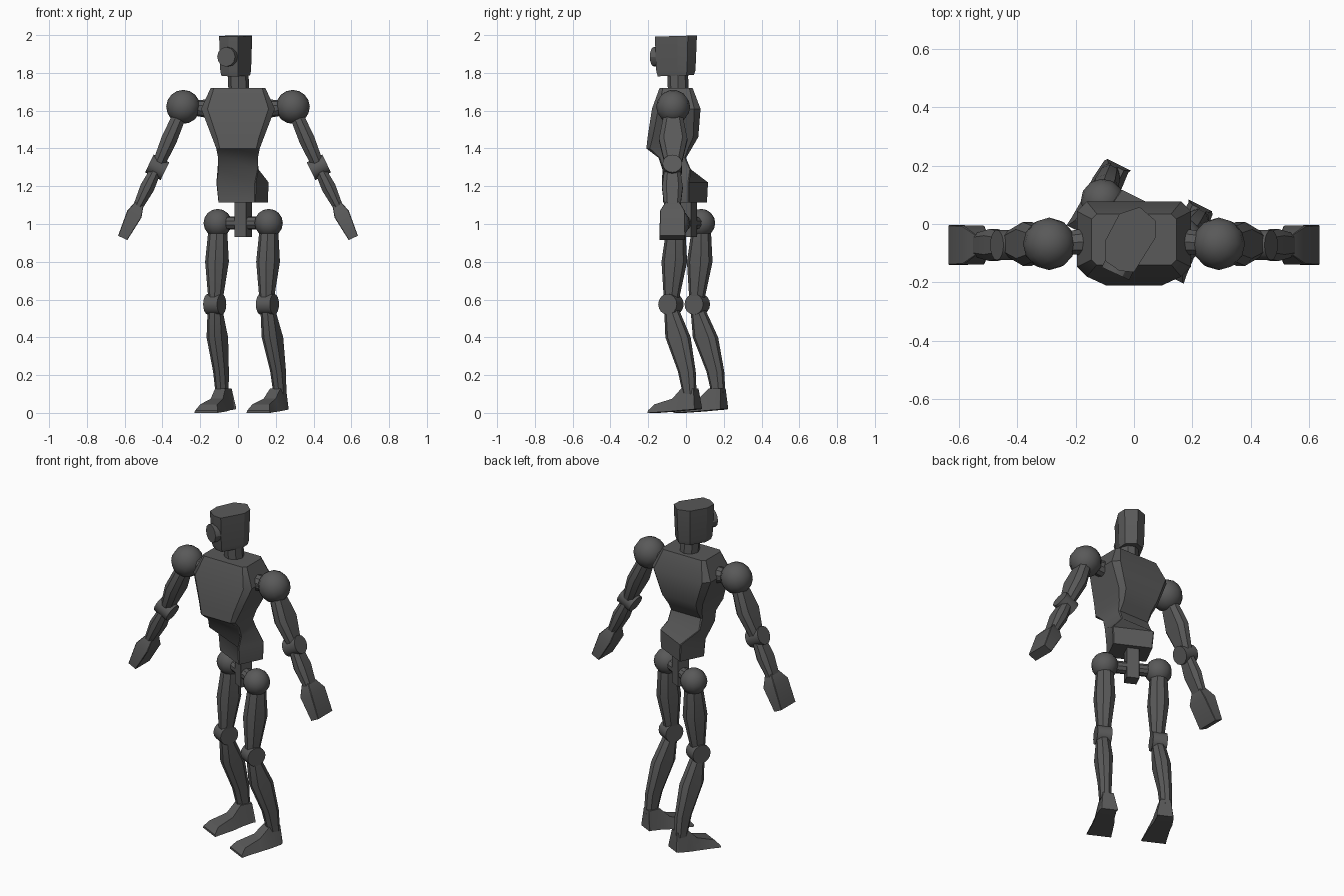
import bpy, bmesh, math
from mathutils import Matrix, Vector

if "Cube" in bpy.data.objects:
    bpy.data.objects.remove(bpy.data.objects["Cube"])

gray = bpy.data.materials.new("dark_gray")
gray.diffuse_color = (0.1, 0.1, 0.1, 1)
gray.use_nodes = True
gray.node_tree.nodes["Principled BSDF"].inputs["Base Color"].default_value = gray.diffuse_color


def finish(name, bm, matrix=Matrix.Identity(4), angle=30):
    bm.transform(matrix)
    bmesh.ops.recalc_face_normals(bm, faces=bm.faces)
    mesh = bpy.data.meshes.new(name)
    bm.to_mesh(mesh)
    bm.free()
    mesh.materials.append(gray)
    ob = bpy.data.objects.new(name, mesh)
    bpy.context.collection.objects.link(ob)
    bpy.ops.object.select_all(action='DESELECT')
    bpy.context.view_layer.objects.active = ob
    ob.select_set(True)
    bpy.ops.object.shade_smooth_by_angle(angle=math.radians(angle))
    return ob


def skin(name, rings, matrix=Matrix.Identity(4), angle=30):
    """Join equal-sized rings of points into a capped solid."""
    bm = bmesh.new()
    loops = [[bm.verts.new(p) for p in r] for r in rings]
    n = len(loops[0])
    for a, b in zip(loops, loops[1:]):
        for i in range(n):
            j = (i + 1) % n
            bm.faces.new((a[i], a[j], b[j], b[i]))
    bm.faces.new(loops[0])
    bm.faces.new(loops[-1])
    return finish(name, bm, matrix, angle)


def section(cx, cy, z, hx, hy, cut=0.3, yaw=0):
    """Rectangle with cut corners, lying flat at height z."""
    k, rot = cut * 2 * min(hx, hy), Matrix.Rotation(math.radians(yaw), 3, 'Z')
    pts = [(hx - k, -hy), (hx, -hy + k), (hx, hy - k), (hx - k, hy),
           (-hx + k, hy), (-hx, hy - k), (-hx, -hy + k), (-hx + k, -hy)]
    return [rot @ Vector((x, y, 0)) + Vector((cx, cy, z)) for x, y in pts]


def rod(name, a, b, r, r2=None, n=16, matrix=Matrix.Identity(4)):
    a, b = Vector(a), Vector(b)
    bm = bmesh.new()
    bmesh.ops.create_cone(bm, cap_ends=True, segments=n, radius1=r,
                          radius2=r2 or r, depth=(b - a).length)
    turn = (b - a).to_track_quat('Z', 'Y').to_matrix().to_4x4()
    return finish(name, bm, matrix @ Matrix.Translation((a + b) / 2) @ turn)


def ball(name, r, matrix):
    bm = bmesh.new()
    bmesh.ops.create_uvsphere(bm, u_segments=12, v_segments=8, radius=r)
    return finish(name, bm, matrix, 40)


# Torso: broad chest, narrow waist, belly twisted toward the hips
YAW = -26.5
torso = [(1.72, .145, -.14, .035, .1), (1.61, .195, -.18, .077, .13),
         (1.46, .138, -.203, .065, .1), (1.40, .115, -.21, .03, .08),
         (1.35, .105, -.145, .0, .05), (1.29, .108, -.125, .025, .03)]
rings = [section(0, (a + b) / 2, z, hx, (b - a) / 2, c) for z, hx, a, b, c in torso]
rings.append(section(.024, -.005, 1.22, .117, .08, .03, YAW))
rings.append(section(.027, -.005, 1.115, .11, .077, .03, YAW))
skin("torso", rings, angle=35)

# Neck and head
rod("neck", (.005, -.04, 1.68), (.0, -.045, 1.82), .055, n=8)
outline = [(-.1, -.06), (-.05, .035), (.02, .058), (.075, .01),
           (.075, -.045), (0, -.165), (-.05, -.16), (-.1, -.125)]
head = []
for z, s in ((1.785, .86), (1.81, .93), (1.995, 1)):
    head.append([(-.01 + (x + .01) * s, -.055 + (y + .055) * s,
                  z + .03 * (y + .055)) for x, y in outline])
skin("head", head, angle=20)
rod("face_disc", (-.04, -.12, 1.885), (-.063, -.17, 1.885), .052, n=12)

# Arms
for side, s in (("left", -1), ("right", 1)):
    shoulder, elbow = Vector((.29 * s, -.068, 1.62)), Vector((.428 * s, -.072, 1.30))
    tip = Vector((.611 * s, -.075, .925))
    rod(side + "_shoulder_peg", (.15 * s, -.06, 1.61), (.24 * s, -.065, 1.615), .05, .04, 10)
    frames = []
    for a, b in ((shoulder, elbow), (elbow, tip)):
        tilt = math.atan2(b.x - a.x, a.z - b.z)
        frames.append(Matrix.Translation(a) @ Matrix.Rotation(-tilt, 4, 'Y'))
    upper, lower = frames
    ball(side + "_shoulder", .09, upper)
    skin(side + "_upper_arm", [section(0, 0, z, hx, hy) for z, hx, hy in
         ((-.05, .036, .05), (-.19, .042, .075), (-.34, .032, .042))], upper)
    rod(side + "_elbow", (-.046, 0, 0), (.046, 0, 0), .052, matrix=lower)
    skin(side + "_forearm", [section(0, 0, z, hx, hy) for z, hx, hy in
         ((-.02, .03, .042), (-.12, .038, .055), (-.25, .024, .04))], lower)
    skin(side + "_hand", [section(0, 0, z, hx, hy, .04) for z, hx, hy in
         ((-.215, .024, .036), (-.275, .042, .066), (-.416, .027, .068))], lower)

# Hips, all turned with the legs
pelvis = Matrix.Translation((.0275, .0125, 0)) @ Matrix.Rotation(math.radians(YAW), 4, 'Z')
skin("hip_post", [section(0, 0, .93, .035, .035, .02),
                  section(0, 0, 1.13, .035, .035, .02)], pelvis)
rod("hip_axle", (-.15, 0, 1.005), (.15, 0, 1.005), .035, n=10, matrix=pelvis)

# Legs
for side, s in (("left", -1), ("right", 1)):
    leg = pelvis @ Matrix.Translation((.151 * s, 0, 0)) @ Matrix.Diagonal((s, 1, 1, 1))
    ball(side + "_hip", .075, leg @ Matrix.Translation((0, 0, 1.005)))
    skin(side + "_thigh", [section(0, y, z, hx, hy) for z, y, hx, hy in
         ((.95, 0, .046, .05), (.80, -.008, .054, .065), (.60, -.025, .034, .038))], leg)
    rod(side + "_knee", (-.036, -.025, .575), (.046, -.025, .575), .055, matrix=leg)
    skin(side + "_shin", [section(x, y, z, hx, hy) for z, x, y, hx, hy in
         ((.55, .005, -.022, .036, .036), (.40, .012, .02, .044, .066),
          (.22, .018, .075, .034, .046), (.10, .02, .093, .03, .035))], leg)
    # Foot: wedge sections from toe to heel
    foot = []
    for y, x, low, high, wl, wh in ((-.13, .003, 0, .012, .07, .066), (-.1, .003, .002, .045, .066, .05),
                                    (.0, .005, .008, .075, .058, .036), (.055, .012, .013, .13, .053, .03),
                                    (.125, .01, .018, .13, .046, .03), (.135, .004, .02, .03, .045, .045)):
        foot.append([(x - wl, y, low), (x + wl, y, low), (x + wh, y, high), (x - wh, y, high)])
    skin(side + "_foot", foot, leg, 15)
